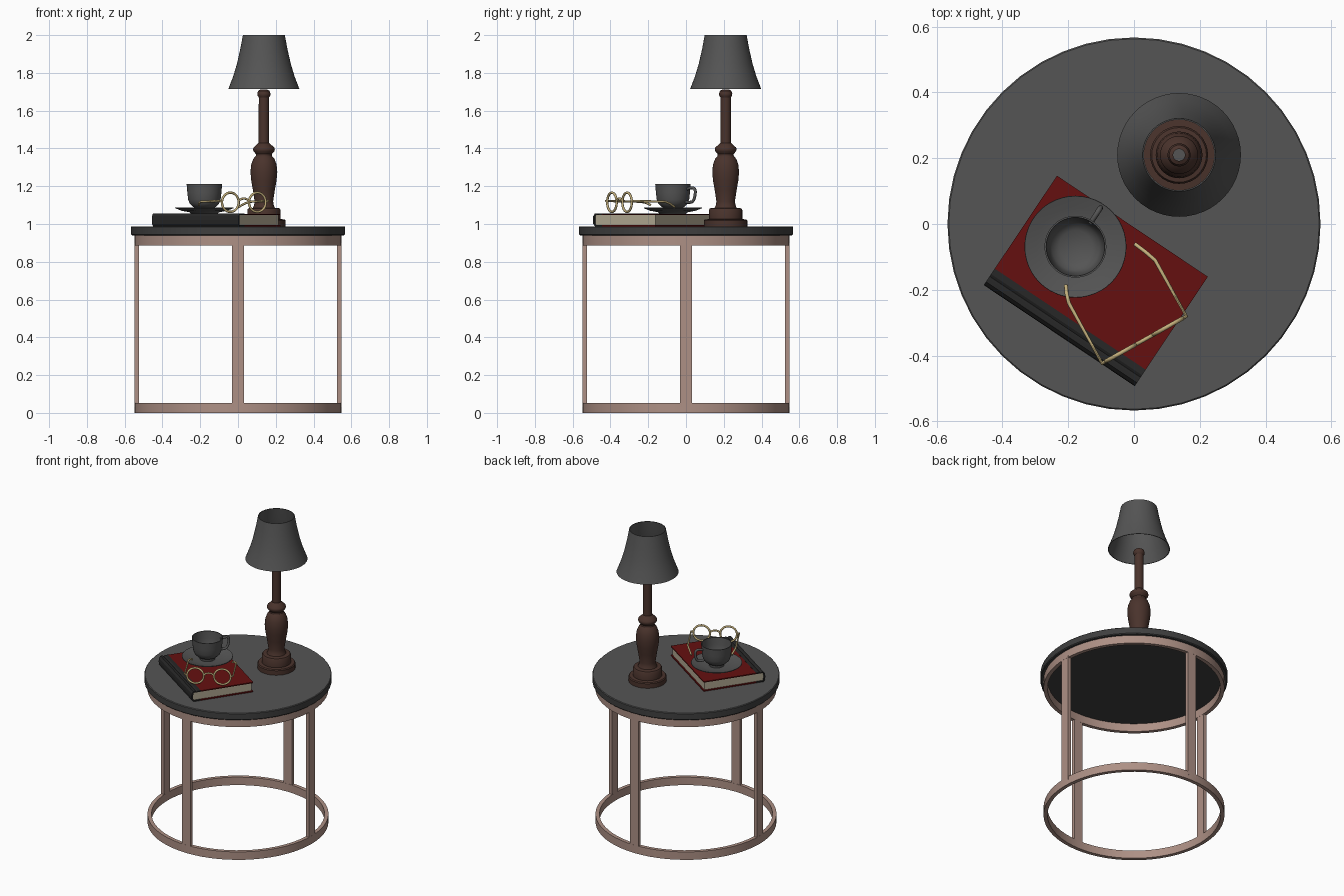
import bpy, bmesh, math
from mathutils import Matrix, Vector

if "Cube" in bpy.data.objects:
    bpy.data.objects.remove(bpy.data.objects["Cube"])


def material(name, rgb):
    m = bpy.data.materials.new(name)
    m.use_nodes = True
    m.diffuse_color = (*rgb, 1)
    m.node_tree.nodes["Principled BSDF"].inputs["Base Color"].default_value = (*rgb, 1)
    return m


GREY = material("grey", (0.09, 0.09, 0.09))
DARK = material("dark grey", (0.05, 0.05, 0.05))
BLACK = material("black", (0.02, 0.02, 0.02))
RED = material("red cloth", (0.13, 0.005, 0.005))
BROWN = material("brown wood", (0.068, 0.033, 0.025))
ROSE = material("rose metal", (0.42, 0.28, 0.235))
CREAM = material("cream paper", (0.45, 0.4, 0.29))
GOLD = material("gold", (0.55, 0.43, 0.2))


def smooth(ob, angle=35):
    bpy.ops.object.select_all(action='DESELECT')
    ob.select_set(True)
    bpy.context.view_layer.objects.active = ob
    bpy.ops.object.shade_smooth_by_angle(angle=math.radians(angle))


def finish(name, bm, mat, matrix=Matrix()):
    bmesh.ops.remove_doubles(bm, verts=bm.verts, dist=1e-5)
    bmesh.ops.recalc_face_normals(bm, faces=bm.faces)
    me = bpy.data.meshes.new(name)
    bm.to_mesh(me)
    bm.free()
    me.materials.append(mat)
    ob = bpy.data.objects.new(name, me)
    ob.matrix_world = matrix
    bpy.context.collection.objects.link(ob)
    return ob


def lathe(name, profile, mat, centre=(0, 0), segs=48):
    """Revolve a closed (radius, height) outline about a vertical axis."""
    bm = bmesh.new()
    rings = []
    for i in range(segs):
        a = 2 * math.pi * i / segs
        rings.append([bm.verts.new((r * math.cos(a), r * math.sin(a), z)) for r, z in profile])
    n = len(profile)
    for i in range(segs):
        p, q = rings[i], rings[(i + 1) % segs]
        for j in range(n):
            k = (j + 1) % n
            bm.faces.new((p[j], q[j], q[k], p[k]))
    ob = finish(name, bm, mat, Matrix.Translation((*centre, 0)))
    smooth(ob)
    return ob


def box(name, lo, hi, mat, matrix=Matrix()):
    lo, hi = Vector(lo), Vector(hi)
    bm = bmesh.new()
    bmesh.ops.create_cube(bm, size=1)
    for v in bm.verts:
        v.co = (lo + hi) / 2 + v.co * (hi - lo)
    return finish(name, bm, mat, matrix)


def wire(name, points, radius, mat, cyclic=False, curved=False):
    cu = bpy.data.curves.new(name, 'CURVE')
    cu.dimensions = '3D'
    cu.bevel_depth = radius
    cu.bevel_resolution = 2
    cu.use_fill_caps = True
    sp = cu.splines.new('NURBS' if curved else 'POLY')
    sp.points.add(len(points) - 1)
    for p, co in zip(sp.points, points):
        p.co = (*co, 1)
    sp.use_cyclic_u = cyclic
    if curved:
        sp.use_endpoint_u = True
        sp.order_u = 3
    cu.materials.append(mat)
    ob = bpy.data.objects.new(name, cu)
    bpy.context.collection.objects.link(ob)
    bpy.ops.object.select_all(action='DESELECT')
    ob.select_set(True)
    bpy.context.view_layer.objects.active = ob
    bpy.ops.object.convert(target='MESH')
    smooth(bpy.context.object, 50)


# Table: top, two rings and four legs
top = lathe("table_top", [(0, 0.94), (0.562, 0.94), (0.567, 0.945), (0.567, 0.984),
                          (0.563, 0.988), (0, 0.988)], DARK)
top.data.materials.append(GREY)
for f in top.data.polygons:
    f.material_index = int(f.normal.z > 0.5)
for name, z in (("lower_ring", 0), ("upper_ring", 0.887)):
    lathe(name, [(0.524, z), (0.548, z), (0.548, z + 0.053), (0.524, z + 0.053)], ROSE, segs=64)
for i, side in enumerate(("left", "back", "right", "front")):
    box(side + "_leg", (0.524, -0.032, 0.03), (0.547, 0.032, 0.9), ROSE,
        Matrix.Rotation(i * math.pi / 2, 4, 'Z'))

# Lamp: hollow turned stand and open shade
LAMP = (0.137, 0.21)
lathe("lamp_stand", [
    (0.018, 0.988), (0.115, 0.988), (0.115, 1.018), (0.11, 1.024), (0.088, 1.026),
    (0.088, 1.075), (0.083, 1.083), (0.058, 1.086), (0.052, 1.1), (0.049, 1.12),
    (0.058, 1.18), (0.067, 1.23), (0.071, 1.275), (0.067, 1.315), (0.056, 1.345),
    (0.043, 1.36), (0.042, 1.37), (0.055, 1.385), (0.058, 1.395), (0.055, 1.405),
    (0.038, 1.42), (0.028, 1.43), (0.027, 1.67), (0.034, 1.68), (0.035, 1.69),
    (0.03, 1.705), (0.018, 1.712)], BROWN, LAMP, 32)
outer = [(0.111, 2.0), (0.124, 1.93), (0.142, 1.85), (0.163, 1.78), (0.188, 1.715)]
lathe("lamp_shade", outer + [(r - 0.004, z) for r, z in reversed(outer)], GREY, LAMP)

# Book: page block, two covers and a wrapped spine
BOOK = Matrix.Translation((-0.116, -0.173, 0.988)) @ Matrix.Rotation(math.radians(-33.8), 4, 'Z')
box("book_pages", (-0.268, -0.19, 0.005), (0.268, 0.192, 0.061), CREAM, BOOK)
for name, z in (("back_cover", 0), ("front_cover", 0.059)):
    box(name, (-0.276, -0.141, z), (0.276, 0.2, z + 0.007), RED, BOOK)
spine = [(-0.14, 0), (-0.188, 0), (-0.198, 0.012), (-0.2, 0.033), (-0.198, 0.054),
         (-0.188, 0.067), (-0.176, 0.067), (-0.168, 0.062), (-0.16, 0.067), (-0.14, 0.067),
         (-0.14, 0.059), (-0.187, 0.059), (-0.192, 0.033), (-0.187, 0.007), (-0.14, 0.007)]
bm = bmesh.new()
face = bm.faces.new([bm.verts.new((-0.276, y, z)) for y, z in spine])
new = bmesh.ops.extrude_face_region(bm, geom=[face])["geom"]
bmesh.ops.translate(bm, vec=(0.552, 0, 0), verts=[g for g in new if isinstance(g, bmesh.types.BMVert)])
finish("book_spine", bm, BLACK, BOOK)

# Cup and saucer
CUP = Vector((-0.178, -0.069))
lathe("saucer", [(0, 1.054), (0.07, 1.054), (0.078, 1.062), (0.12, 1.07), (0.155, 1.084),
                 (0.154, 1.088), (0.118, 1.077), (0.075, 1.068), (0, 1.068)], GREY, CUP)
lathe("cup", [(0, 1.069), (0.046, 1.069), (0.048, 1.085), (0.062, 1.092), (0.078, 1.108),
              (0.086, 1.13), (0.09, 1.165), (0.094, 1.212), (0.089, 1.212), (0.085, 1.165),
              (0.08, 1.13), (0.072, 1.112), (0.05, 1.098), (0, 1.095)], GREY, CUP)
out = Vector((0.54, 0.84))
wire("cup_handle", [(*(CUP + out * r), z) for r, z in (
    (0.085, 1.184), (0.115, 1.195), (0.143, 1.185), (0.138, 1.14), (0.12, 1.11), (0.08, 1.117))],
    0.008, GREY, curved=True)

# Spectacles: round rims, bridge and folded-back temples
mid, along = Vector((0.031, -0.352)), Vector((0.872, 0.489))


def on_frame(t, z):
    return (*(mid + along * t), z)


for side, s in (("left", 1), ("right", -1)):
    ring = [2 * math.pi * i / 32 for i in range(32)]
    wire(side + "_rim", [on_frame(s * 0.082 + 0.051 * math.cos(a), 1.115 + 0.051 * math.sin(a))
                         for a in ring], 0.0065, GOLD, cyclic=True)
wire("bridge", [on_frame(t, z) for t, z in (
    (-0.032, 1.12), (-0.018, 1.135), (0.018, 1.135), (0.032, 1.12))], 0.006, GOLD, curved=True)
wire("left_temple", [on_frame(0.133, 1.12), on_frame(0.147, 1.122), (0.064, -0.11, 1.118),
                     (0.035, -0.085, 1.108), (0.003, -0.061, 1.09)], 0.006, GOLD)
wire("right_temple", [on_frame(-0.133, 1.12), on_frame(-0.147, 1.122), (-0.198, -0.24, 1.118),
                      (-0.205, -0.21, 1.112), (-0.207, -0.186, 1.1)], 0.006, GOLD)
